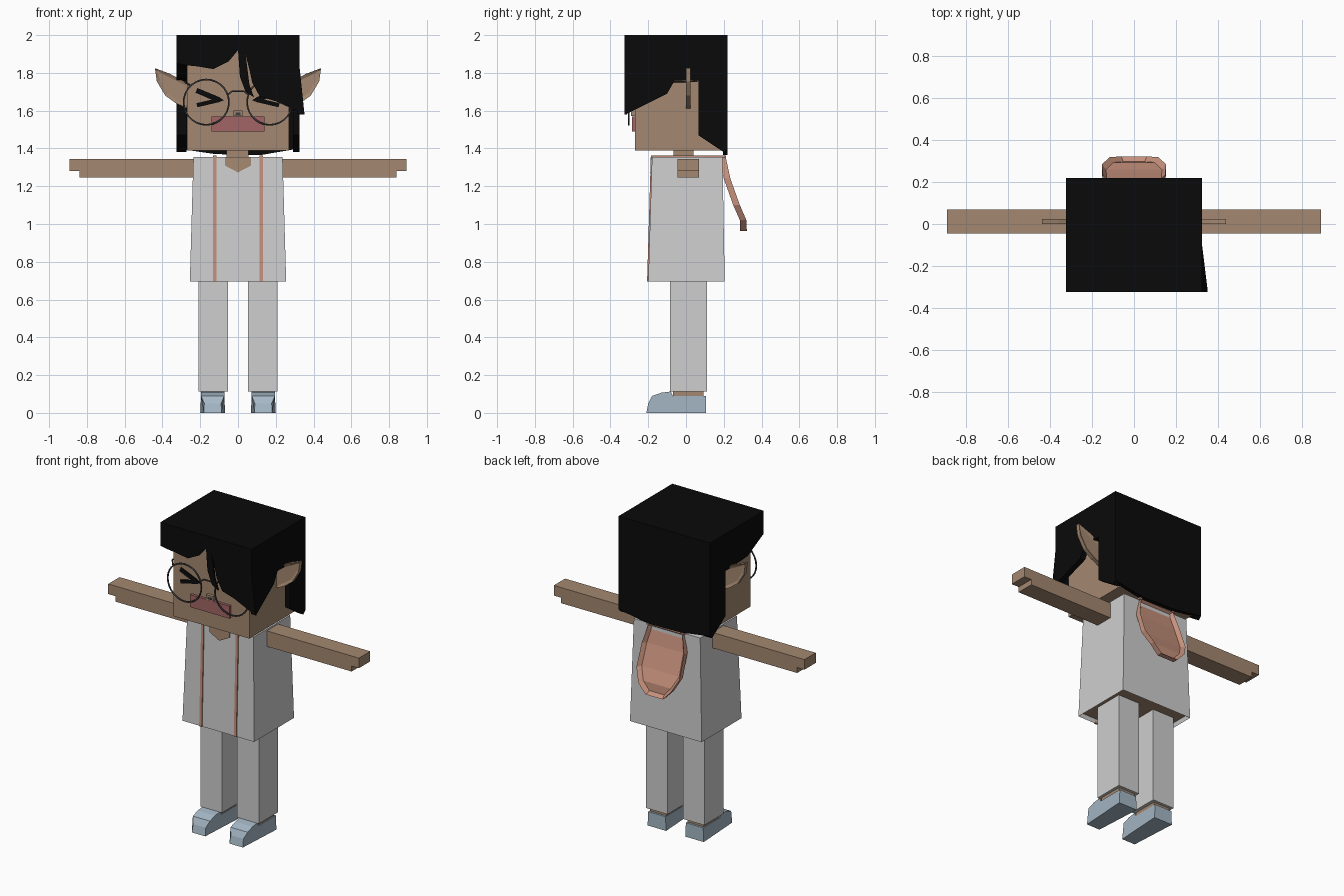
import bpy, bmesh, math
from mathutils import Vector

if "Cube" in bpy.data.objects:
    bpy.data.objects.remove(bpy.data.objects["Cube"])


def material(name, r, g, b):
    m = bpy.data.materials.new(name)
    m.use_nodes = True
    m.diffuse_color = (r, g, b, 1)
    bsdf = m.node_tree.nodes["Principled BSDF"]
    bsdf.inputs["Base Color"].default_value = (r, g, b, 1)
    bsdf.inputs["Roughness"].default_value = 0.8
    return m


SKIN = material("skin", 0.37, 0.245, 0.16)
HAIR = material("black hair", 0.003, 0.003, 0.003)
CLOTH = material("pale grey cloth", 0.62, 0.62, 0.62)
TRIM = material("salmon trim", 0.56, 0.28, 0.2)
LIPS = material("dusty pink lips", 0.36, 0.13, 0.13)
SHOE = material("pale blue shoe", 0.38, 0.48, 0.56)
WIRE = material("dark grey wire", 0.05, 0.05, 0.055)


def finish(name, bm, *mats):
    bmesh.ops.recalc_face_normals(bm, faces=bm.faces)
    mesh = bpy.data.meshes.new(name)
    bm.to_mesh(mesh)
    bm.free()
    for m in mats:
        mesh.materials.append(m)
    ob = bpy.data.objects.new(name, mesh)
    bpy.context.collection.objects.link(ob)
    return ob


def prism_mesh(pts, axis, a, b):
    """Extrude an outline along x (points are y,z) or y (points are x,z)."""
    bm = bmesh.new()
    put = (lambda p, d: (d, p[0], p[1])) if axis == "x" else (lambda p, d: (p[0], d, p[1]))
    face = bm.faces.new([bm.verts.new(put(p, a)) for p in pts])
    ext = bmesh.ops.extrude_face_region(bm, geom=[face])
    move = Vector(put((0, 0), b - a))
    bmesh.ops.translate(bm, vec=move, verts=[v for v in ext["geom"] if isinstance(v, bmesh.types.BMVert)])
    bmesh.ops.recalc_face_normals(bm, faces=bm.faces)
    return bm


def prism(name, pts, axis, a, b, mat):
    return finish(name, prism_mesh(pts, axis, a, b), mat)


def box(name, x, y, z, mat):
    pts = [(x[0], z[0]), (x[1], z[0]), (x[1], z[1]), (x[0], z[1])]
    return prism(name, pts, "y", y[0], y[1], mat)


def wire(name, pts, radius, closed=False):
    cu = bpy.data.curves.new(name, "CURVE")
    cu.dimensions = "3D"
    cu.bevel_depth = radius
    cu.bevel_resolution = 1
    sp = cu.splines.new("POLY")
    sp.points.add(len(pts) - 1)
    for p, co in zip(sp.points, pts):
        p.co = (*co, 1)
    sp.use_cyclic_u = closed
    cu.materials.append(WIRE)
    bpy.context.collection.objects.link(bpy.data.objects.new(name, cu))


def flip(pts, s):
    return [(s * u, v) for u, v in pts]


# Head and neck
box("head", (-0.27, 0.27), (-0.27, 0.2), (1.39, 1.95), SKIN)
box("neck", (-0.06, 0.055), (-0.065, 0.04), (1.3, 1.4), SKIN)

# Hair: cap, back curtain, fringe and side curtains
box("hair_cap", (-0.325, 0.325), (-0.325, 0.22), (1.94, 2), HAIR)
prism("hair_back", [(-0.325, 1.95), (-0.325, 1.4), (-0.12, 1.37), (0.12, 1.365), (0.325, 1.4), (0.325, 1.95)],
      "y", 0.195, 0.22, HAIR)
fringe = [(-0.325, 1.95), (-0.325, 1.85), (-0.27, 1.84), (-0.22, 1.835), (-0.13, 1.82), (-0.05, 1.86), (0, 1.92),
          (0.01, 1.78), (0.04, 1.7), (0.085, 1.67), (0.06, 1.74), (0.04, 1.9), (0.06, 1.82), (0.075, 1.75),
          (0.115, 1.675), (0.2, 1.65), (0.352, 1.58), (0.325, 1.84), (0.325, 1.95)]
prism("hair_fringe", fringe, "y", -0.325, -0.313, HAIR)
back_lock = [(0.065, 1.76), (0.065, 1.47), (0.2, 1.38), (0.22, 1.4), (0.22, 1.95)]
prism("hair_side_right", [(-0.32, 1.95), (-0.32, 1.85), (-0.16, 1.77)] + back_lock, "x", -0.325, -0.272, HAIR)
bm = prism_mesh([(-0.32, 1.95), (-0.32, 1.84), (-0.32, 1.58), (-0.1, 1.69), (-0.06, 1.76)] + back_lock,
                "x", 0.29, 0.325)
for v in bm.verts:
    if v.co.z < 1.6 and v.co.y < -0.3:
        v.co.x += 0.027
finish("hair_side_left", bm, HAIR)

# Face
box("mouth", (-0.14, 0.14), (-0.287, -0.265), (1.49, 1.57), LIPS)
box("nose", (-0.025, 0.025), (-0.29, -0.265), (1.572, 1.602), SKIN)
box("nose_shadow", (-0.014, 0.014), (-0.292, -0.288), (1.577, 1.59), WIRE)
for side, s in (("left", 1), ("right", -1)):
    eye = [(0.075, 1.655), (0.1, 1.672), (0.215, 1.72), (0.225, 1.695), (0.14, 1.658),
           (0.22, 1.64), (0.215, 1.618), (0.1, 1.645)]
    prism("eye_" + side, flip(eye, s), "y", -0.276, -0.268, HAIR)

    # Pointed ear with a hollow on its front and back
    ear = [(0.44, 1.825), (0.36, 1.795), (0.265, 1.745), (0.265, 1.61), (0.33, 1.64), (0.385, 1.68), (0.43, 1.755)]
    bm = prism_mesh(flip(ear, s), "y", 0, 0.025)
    caps = [f for f in bm.faces if abs(f.normal.y) > 0.9]
    bmesh.ops.inset_individual(bm, faces=caps, thickness=0.018, depth=-0.008)
    finish("ear_" + side, bm, SKIN)

    # Spectacle ring and temple
    ring = [(s * 0.168 + 0.12 * math.cos(t), -0.303, 1.645 + 0.12 * math.sin(t))
            for t in (math.tau * i / 28 for i in range(28))]
    wire("lens_rim_" + side, ring, 0.005, True)
    wire("temple_" + side, [(s * 0.25, -0.303, 1.733), (s * 0.28, -0.27, 1.75), (s * 0.28, 0.06, 1.755)], 0.004)
wire("bridge", [(-0.055, -0.303, 1.685), (-0.03, -0.303, 1.703), (0.03, -0.303, 1.703), (0.055, -0.303, 1.685)], 0.005)

# Flared tunic with a recessed underside showing the body
bm = prism_mesh([(-0.255, 0.695), (0.255, 0.695), (0.236, 1.355), (-0.236, 1.355)], "y", -0.2, 0.205)
for v in bm.verts:
    if v.co.z > 1:
        v.co.y += 0.02 if v.co.y < 0 else -0.012
under = [f for f in bm.faces if f.normal.z < -0.9]
bmesh.ops.inset_individual(bm, faces=under, thickness=0.012)
bmesh.ops.translate(bm, vec=(0, 0, 0.025), verts=under[0].verts)
under[0].material_index = 1
finish("tunic", bm, CLOTH, SKIN)
neckline = prism("neckline", [(-0.07, 1.352), (-0.07, 1.31), (0, 1.273), (0.07, 1.31), (0.07, 1.352)],
                 "y", -0.187, -0.178, SKIN)
for v in neckline.data.vertices:
    v.co.y += (1.352 - v.co.z) * -0.03

# Hood hanging down the back, dished inside a raised rim
rows = [(1.355, 0.12, 0.21), (1.24, 0.15, 0.235), (1.1, 0.153, 0.285), (1.02, 0.115, 0.32), (0.962, 0.06, 0.322)]
bm = bmesh.new()
rings = [[bm.verts.new((x, y, z)) for x in (-w, w)] for z, w, y in rows]
for a, b in zip(rings, rings[1:]):
    bm.faces.new((a[0], a[1], b[1], b[0]))
front = list(bm.faces)
ext = bmesh.ops.extrude_face_region(bm, geom=front)
outer = [g for g in ext["geom"] if isinstance(g, bmesh.types.BMFace)]
bmesh.ops.translate(bm, vec=(0, -0.035, 0), verts=list({v for f in front for v in f.verts}))
bmesh.ops.recalc_face_normals(bm, faces=bm.faces)
bmesh.ops.inset_region(bm, faces=outer, thickness=0.02)
bmesh.ops.translate(bm, vec=(0, -0.024, 0), verts=list({v for f in outer for v in f.verts}))
finish("hood", bm, TRIM)

strap = [(-0.195, 0.695), (-0.206, 0.695), (-0.186, 1.363), (0.212, 1.363), (0.212, 1.352), (-0.176, 1.352)]
shoe = [(0.105, 0), (0.105, 0.09), (-0.07, 0.09), (-0.08, 0.113), (-0.13, 0.107), (-0.18, 0.09), (-0.2, 0.05), (-0.21, 0)]
for side, s in (("left", 1), ("right", -1)):
    # Front trim running over the shoulder
    prism("trim_" + side, strap, "x", s * 0.114, s * 0.132, TRIM)

    # Arm with a stepped hand
    arm = [(0.22, 1.245), (0.84, 1.245), (0.84, 1.28), (0.892, 1.28), (0.892, 1.345), (0.22, 1.345)]
    prism("arm_" + side, flip(arm, s), "y", -0.045, 0.07, SKIN)

    # Trouser leg, ankle and shoe
    box("leg_" + side, (s * 0.054, s * 0.208), (-0.085, 0.11), (0.112, 0.73), CLOTH)
    box("ankle_" + side, (s * 0.075, s * 0.19), (-0.07, 0.092), (0.08, 0.12), SKIN)
    bm = prism_mesh(shoe, "x", s * 0.068, s * 0.2)
    for v in bm.verts:
        mid = s * 0.134
        pinch = 0.93 if v.co.z > 0.04 else 1
        if v.co.y < -0.19:
            pinch *= 0.72
        v.co.x = mid + (v.co.x - mid) * pinch
    finish("shoe_" + side, bm, SHOE)
